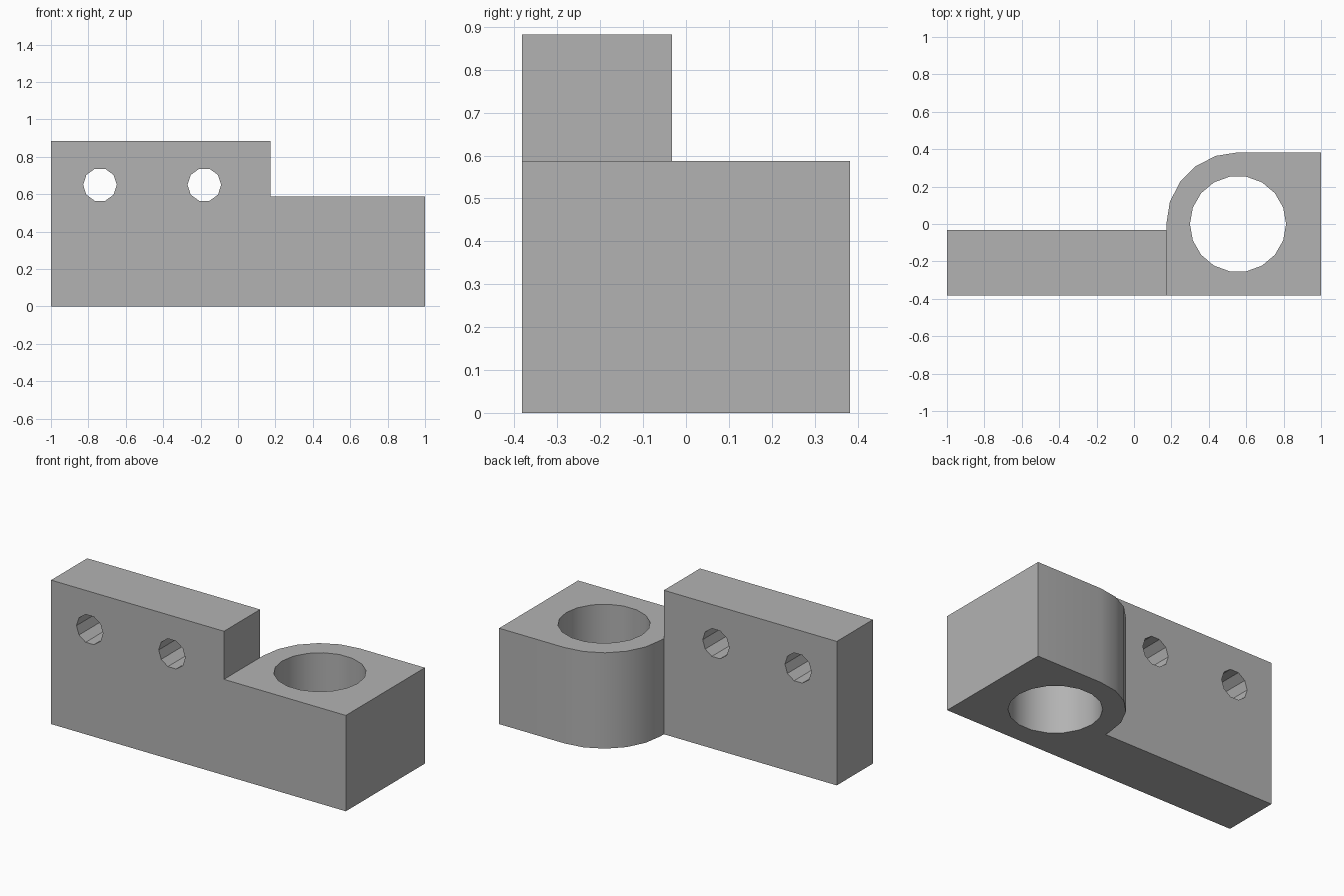
import bpy, bmesh
from math import sin, cos, pi, radians

cube = bpy.data.objects.get("Cube")
if cube:
    bpy.data.objects.remove(cube, do_unlink=True)

# Main dimensions
STEP_X, DEPTH, PLATE_BACK = 0.173, 0.383, -0.033
BLOCK_TOP, PLATE_TOP = 0.588, 0.883
BORE_X = STEP_X + DEPTH

grey = bpy.data.materials.new("grey")
grey.use_nodes = True
grey.diffuse_color = (0.45, 0.45, 0.45, 1)
grey.node_tree.nodes["Principled BSDF"].inputs["Base Color"].default_value = grey.diffuse_color


def prism(name, points, offset):
    """Extrude a closed loop of 3D points by an offset vector."""
    bm = bmesh.new()
    face = bm.faces.new([bm.verts.new(p) for p in points])
    extruded = bmesh.ops.extrude_face_region(bm, geom=[face])["geom"]
    moved = [v for v in extruded if isinstance(v, bmesh.types.BMVert)]
    bmesh.ops.translate(bm, verts=moved, vec=offset)
    bmesh.ops.recalc_face_normals(bm, faces=bm.faces)
    mesh = bpy.data.meshes.new(name)
    bm.to_mesh(mesh)
    bm.free()
    mesh.materials.append(grey)
    obj = bpy.data.objects.new(name, mesh)
    bpy.context.collection.objects.link(obj)
    return obj


def circle(radius, sides):
    return [(radius * cos(2 * pi * i / sides), radius * sin(2 * pi * i / sides))
            for i in range(sides)]


# Bracket body: plan outline with one rounded back corner
arc = [(round(BORE_X + DEPTH * cos(radians(a)), 5), round(DEPTH * sin(radians(a)), 5))
       for a in range(90, 181, 18)]
outline = [(-1, -DEPTH), (1, -DEPTH), (1, DEPTH)] + arc
outline += [(STEP_X, PLATE_BACK), (-1, PLATE_BACK)]
body = prism("bracket_body", [(x, y, 0) for x, y in outline], (0, 0, PLATE_TOP))

# Cutters: step above the block, vertical bore, two bolt holes
step = [(STEP_X, -1), (2, -1), (2, 1), (STEP_X, 1)]
cutters = [
    prism("step_cutter", [(x, y, BLOCK_TOP) for x, y in step], (0, 0, 1)),
    prism("bore_cutter", [(BORE_X + x, y, -0.5) for x, y in circle(0.257, 18)], (0, 0, 2)),
]
for side, hole_x in (("right", -0.738), ("left", -0.18)):
    cutters.append(prism(side + "_bolt_hole_cutter",
                         [(hole_x + x, -1, 0.65 + z) for x, z in circle(0.09, 10)], (0, 2, 0)))

bpy.ops.object.select_all(action="DESELECT")
bpy.context.view_layer.objects.active = body
body.select_set(True)
for cutter in cutters:
    cutter.hide_render = True
    cut = body.modifiers.new(cutter.name, "BOOLEAN")
    cut.operation = "DIFFERENCE"
    cut.solver = "EXACT"
    cut.object = cutter
    bpy.ops.object.modifier_apply(modifier=cut.name)
for cutter in cutters:
    bpy.data.objects.remove(cutter, do_unlink=True)

# Smooth the bore and rounded corner, keep the bolt holes faceted
bpy.ops.object.shade_smooth_by_angle(angle=radians(30))
